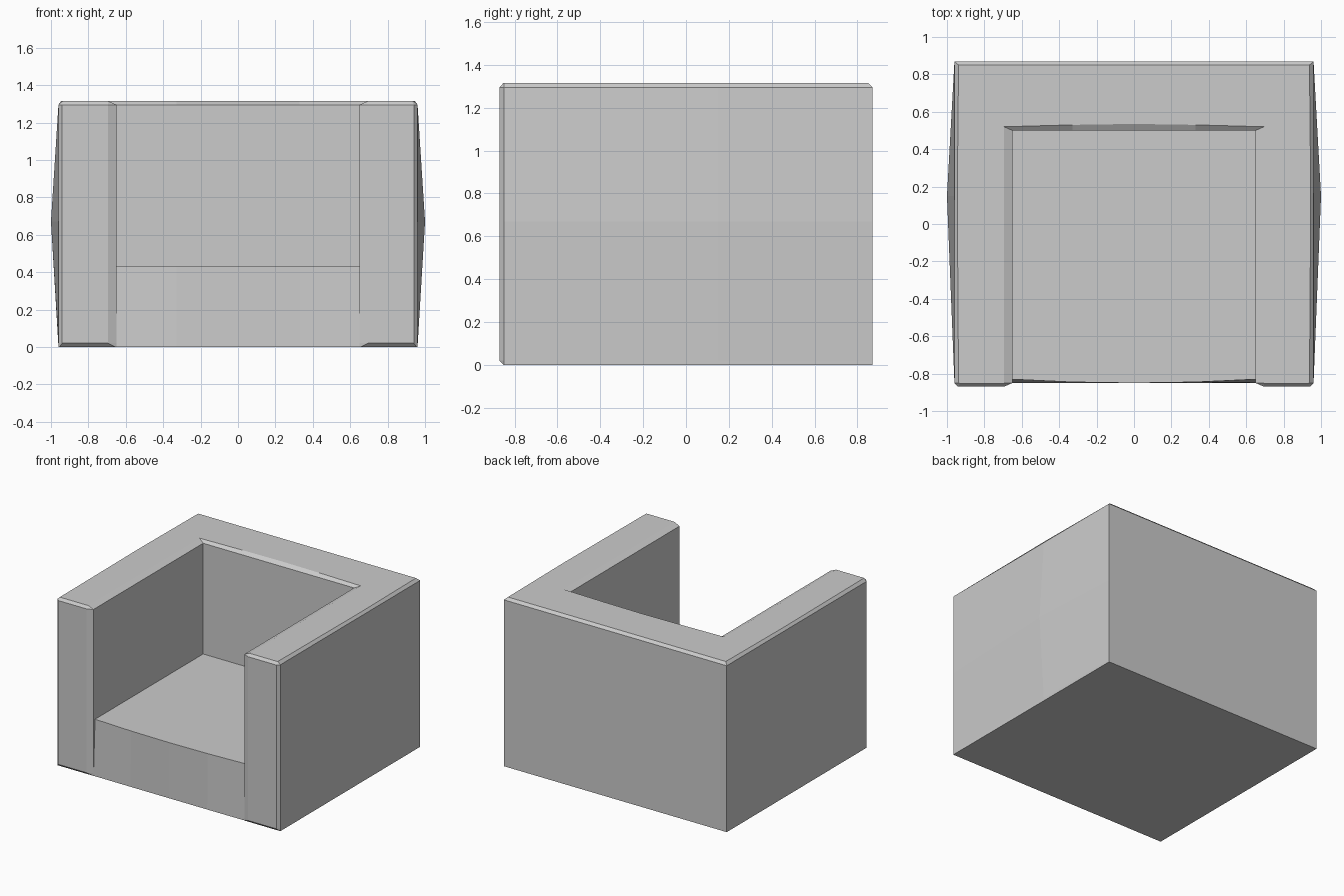
import bpy, bmesh

if "Cube" in bpy.data.objects:
    bpy.data.objects.remove(bpy.data.objects["Cube"])


def loft(name, rings):
    """Solid from stacked rings of equal point count."""
    bm = bmesh.new()
    vs = [[bm.verts.new(p) for p in r] for r in rings]
    n = len(vs[0])
    for a, b in zip(vs, vs[1:]):
        for i in range(n):
            j = (i + 1) % n
            bm.faces.new((a[i], a[j], b[j], b[i]))
    bm.faces.new(vs[0])
    bm.faces.new(vs[-1])
    bmesh.ops.remove_doubles(bm, verts=bm.verts, dist=0.0005)
    bmesh.ops.recalc_face_normals(bm, faces=bm.faces)
    me = bpy.data.meshes.new(name)
    bm.to_mesh(me)
    bm.free()
    ob = bpy.data.objects.new(name, me)
    bpy.context.collection.objects.link(ob)
    return ob


def mirrored(half, z):
    """Full ring from a right half whose last point lies on x = 0."""
    left = [(-x, y) for x, y in reversed(half[:-1])]
    return [(x, y, z) for x, y in half + left]


def frame_ring(z, side=0.96, corner=0.96, back=0.87, front=-0.87,
               f_out=0.94, f_in=0.695, wall=0.65, edge=-0.85,
               inner=(0.5, 0.5, 0.5)):
    return mirrored([(corner, back), (side, 0.15), (corner, -0.85),
                     (f_out, front), (f_in, front), (wall, edge),
                     (wall, inner[0]), (0.33, inner[1]), (0, inner[2])], z)


# U-shaped arms and back, with chamfered rims and slightly bulging sides
chair = loft("armchair", [
    frame_ring(0, front=-0.85, f_out=0.955, f_in=0.655),
    frame_ring(0.02, side=0.961),
    frame_ring(0.67, side=1.0),
    frame_ring(1.295),
    frame_ring(1.315, corner=0.938, side=0.945, back=0.85, front=-0.852,
               f_out=0.93, f_in=0.695, wall=0.695, edge=-0.85,
               inner=(0.52, 0.53, 0.535)),
])


# Seat block, front edge gently bowed, set into the frame
def seat_ring(z, y_side, y_mid):
    return mirrored([(0.7, 0.6), (0.7, y_side), (0.65, y_side),
                     (0.33, y_mid), (0, -0.85)], z)


seat = loft("seat", [seat_ring(0, -0.849, -0.85),
                     seat_ring(0.433, -0.83, -0.845)])

# Join into one clean shell
mod = chair.modifiers.new("join_seat", 'BOOLEAN')
mod.operation = 'UNION'
mod.solver = 'EXACT'
mod.object = seat
bpy.context.view_layer.objects.active = chair
bpy.ops.object.modifier_apply(modifier=mod.name)
bpy.data.objects.remove(seat)
